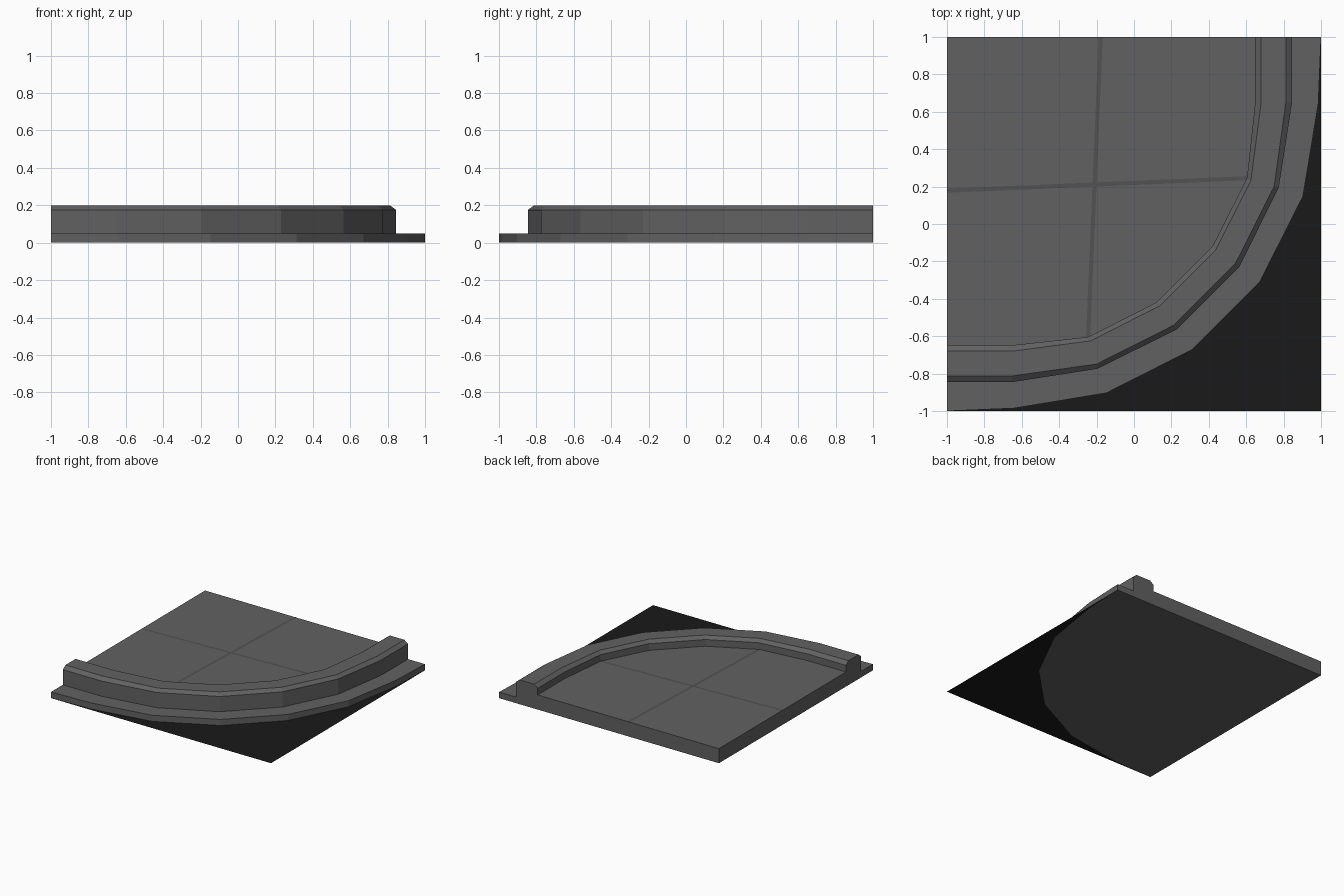
import bpy, bmesh

if "Cube" in bpy.data.objects:
    bpy.data.objects.remove(bpy.data.objects["Cube"])


def material(name, v):
    m = bpy.data.materials.new(name)
    m.diffuse_color = (v, v, v, 1)
    m.use_nodes = True
    m.node_tree.nodes["Principled BSDF"].inputs["Base Color"].default_value = m.diffuse_color
    return m


def make(name, bm, mat):
    mesh = bpy.data.meshes.new(name)
    bm.to_mesh(mesh)
    bm.free()
    ob = bpy.data.objects.new(name, mesh)
    ob.data.materials.append(mat)
    bpy.context.collection.objects.link(ob)
    return ob


def curve(half):
    # the corner is symmetric about the diagonal y = -x
    return half + [(-y, -x) for x, y in reversed(half)]


stone = material("stone", 0.12)
joint = material("joint", 0.085)
asphalt = material("asphalt", 0.01)

# half outlines of the bend, from the back edge to the diagonal
gutter = curve([(1, 1), (.985, .64), (.903, .147), (.671, -.312)])
outer = curve([(.845, 1), (.845, .65), (.774, .195), (.563, -.229)])
top_out = curve([(.812, 1), (.812, .65), (.749, .2), (.542, -.211)])
top_in = curve([(.68, 1), (.68, .65), (.625, .232), (.437, -.138)])
inner = curve([(.648, 1), (.648, .65), (.604, .245), (.42, -.118)])
FLOOR = 0.12

# pavement with raised kerb: one closed sweep of the kerb section
section = [(gutter, 0), (gutter, .05), (outer, .05), (outer, .175),
           (top_out, .2), (top_in, .2), (inner, .175), (inner, FLOOR)]
bm = bmesh.new()
rings = [[bm.verts.new((x, y, z)) for x, y in c] for c, z in section]
for a, b in zip(rings, rings[1:]):
    for i in range(len(a) - 1):
        bm.faces.new((a[i], a[i + 1], b[i + 1], b[i]))
low = bm.verts.new((-1, 1, 0))
high = bm.verts.new((-1, 1, FLOOR))
bm.faces.new(rings[-1] + [high])
bm.faces.new(rings[0] + [low])
for end in (0, -1):
    bm.faces.new([r[end] for r in rings] + [high, low])
bmesh.ops.recalc_face_normals(bm, faces=bm.faces)
make("pavement_kerb", bm, stone)

# slab joints: two thin strips running to the kerb bends
bm = bmesh.new()
z = FLOOR + .001
strip = [(-.189, 1), (-.256, -.603), (-.234, -.606), (-.167, 1)]
bm.faces.new([bm.verts.new((x, y, z)) for x, y in strip])
bm.faces.new([bm.verts.new((-y, -x, z)) for x, y in reversed(strip)])
bmesh.ops.recalc_face_normals(bm, faces=bm.faces)
for f in bm.faces:
    if f.normal.z < 0:
        f.normal_flip()
make("slab_joints", bm, joint)

# road surface filling the outside corner
bm = bmesh.new()
rim = [bm.verts.new((x, y, 0)) for x, y in gutter]
tip = bm.verts.new((1, -1, 0))
for a, b in zip(rim, rim[1:]):
    bm.faces.new((a, b, tip))
bm.normal_update()
for f in bm.faces:
    if f.normal.z < 0:
        f.normal_flip()
make("road_corner", bm, asphalt)
